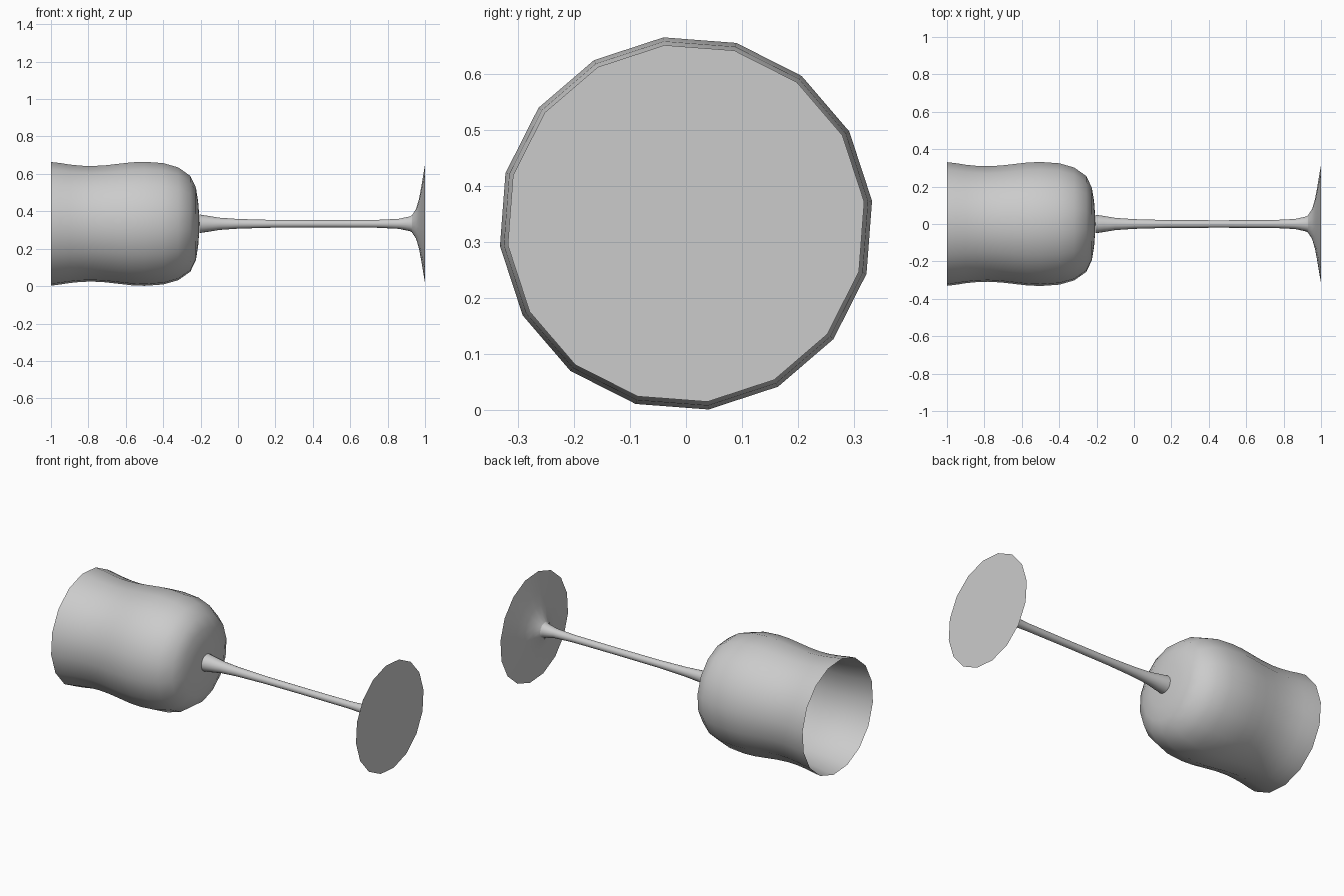
import bpy, bmesh, math

if "Cube" in bpy.data.objects:
    bpy.data.objects.remove(bpy.data.objects["Cube"], do_unlink=True)

SIDES = 16
OFFSET = math.radians(6.9)   # twist of the 16-sided rings
AXIS_Z = 0.333               # height of the lying glass's axis

grey = bpy.data.materials.new("light grey glass")
grey.use_nodes = True
colour = (0.6, 0.6, 0.6, 1.0)
grey.diffuse_color = colour
grey.node_tree.nodes["Principled BSDF"].inputs["Base Color"].default_value = colour


def lathe(name, profile, cap_end=False):
    """Spin (x, radius) points, given in order of rising x, about the x axis."""
    bm = bmesh.new()
    rings = []
    for x, r in profile:
        if r == 0:
            rings.append([bm.verts.new((x, 0, AXIS_Z))] * SIDES)
            continue
        angles = [OFFSET + 2 * math.pi * i / SIDES for i in range(SIDES)]
        rings.append([bm.verts.new((x, r * math.cos(a), AXIS_Z + r * math.sin(a)))
                      for a in angles])
    for a, b in zip(rings, rings[1:]):
        for i in range(SIDES):
            j = (i + 1) % SIDES
            corners = [a[i], a[j], b[j], b[i]]
            bm.faces.new(list(dict.fromkeys(corners))[::-1])
    if cap_end:
        bm.faces.new(rings[-1])
    # Point every face away from the axis or out of the flat ends
    bmesh.ops.recalc_face_normals(bm, faces=bm.faces)
    mesh = bpy.data.meshes.new(name)
    bm.to_mesh(mesh)
    bm.free()
    mesh.materials.append(grey)
    obj = bpy.data.objects.new(name, mesh)
    bpy.context.collection.objects.link(obj)
    bpy.ops.object.select_all(action='DESELECT')
    obj.select_set(True)
    bpy.context.view_layer.objects.active = obj
    bpy.ops.object.shade_smooth_by_angle(angle=math.radians(40))
    return obj


# Open bowl: flared rim, slight waist, full belly, rounded base
lathe("bowl", [
    (-1.0, 0.333), (-0.95, 0.327), (-0.90, 0.319), (-0.84, 0.313), (-0.78, 0.311),
    (-0.71, 0.315), (-0.64, 0.323), (-0.57, 0.331), (-0.50, 0.334), (-0.40, 0.327),
    (-0.32, 0.304), (-0.255, 0.258), (-0.225, 0.195), (-0.213, 0.12),
    (-0.208, 0.05), (-0.207, 0)])

# Slender stem, widening at both ends
lathe("stem", [
    (-0.207, 0.05), (-0.16, 0.043), (-0.10, 0.033), (0.0, 0.026), (0.18, 0.021),
    (0.45, 0.02), (0.74, 0.021), (0.86, 0.027), (0.92, 0.04), (0.93, 0.046)])

# Thin flared foot with a flat underside
lathe("foot", [
    (0.93, 0.046), (0.952, 0.08), (0.968, 0.135), (0.98, 0.2),
    (0.99, 0.26), (1.0, 0.32)], cap_end=True)
